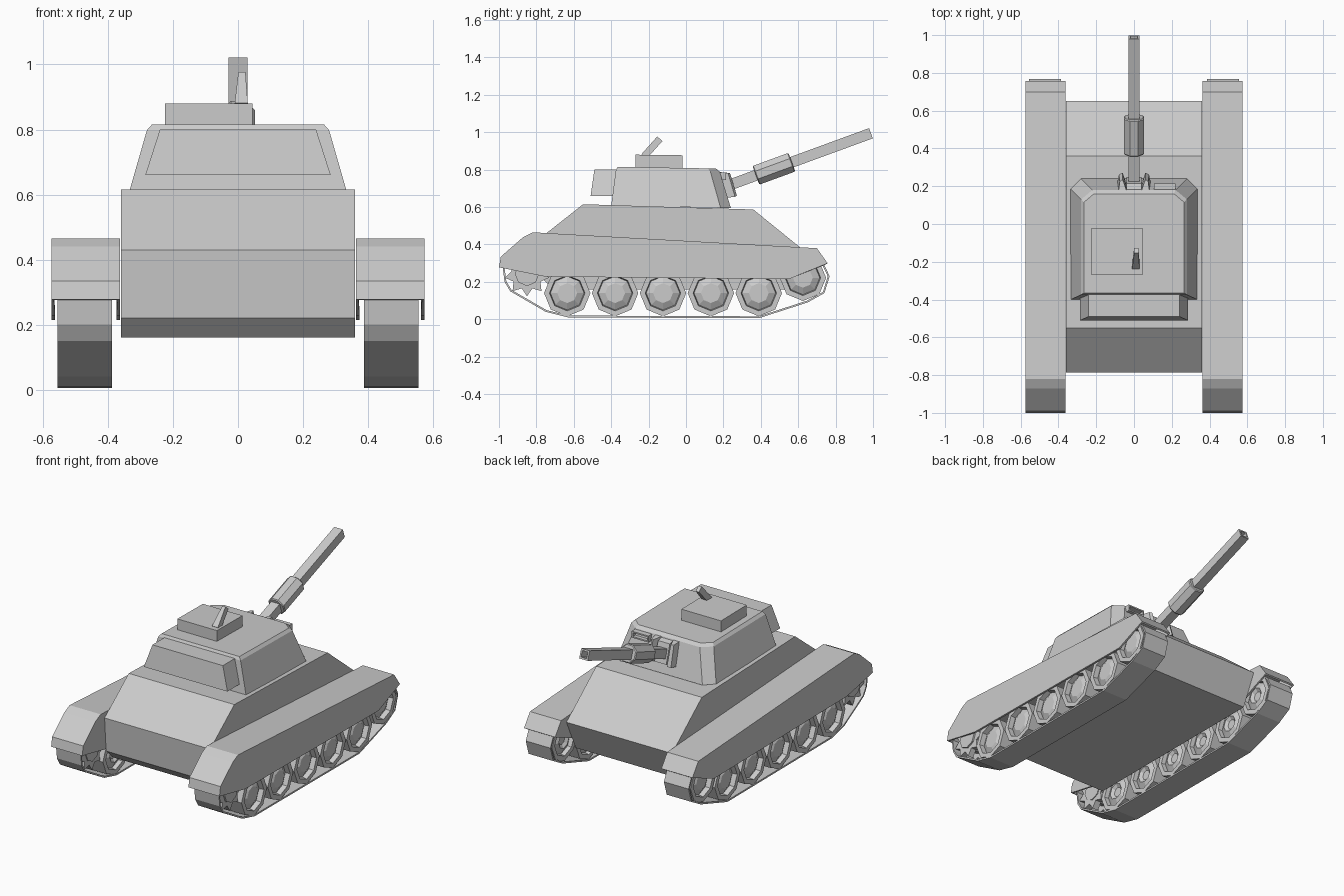
import bpy, bmesh, math
from mathutils import Vector, Matrix

if "Cube" in bpy.data.objects:
    bpy.data.objects.remove(bpy.data.objects["Cube"])


def make(name, bm, mirror=False, thickness=0, offset=-1):
    bmesh.ops.remove_doubles(bm, verts=bm.verts, dist=1e-5)
    bmesh.ops.recalc_face_normals(bm, faces=bm.faces)
    me = bpy.data.meshes.new(name)
    bm.to_mesh(me)
    bm.free()
    ob = bpy.data.objects.new(name, me)
    bpy.context.collection.objects.link(ob)
    if thickness:
        s = ob.modifiers.new("Solidify", 'SOLIDIFY')
        s.thickness = thickness
        s.offset = offset
    if mirror:
        ob.modifiers.new("Mirror", 'MIRROR').use_mirror_merge = False
    return ob


def loft(rings, caps=True, close=True):
    """Skin equal-length point rings with flat quads."""
    bm = bmesh.new()
    vs = [[bm.verts.new(p) for p in r] for r in rings]
    n = len(vs[0])
    for a, b in zip(vs, vs[1:]):
        for i in range(n if close else n - 1):
            j = (i + 1) % n
            bm.faces.new((a[i], a[j], b[j], b[i]))
    if caps:
        bm.faces.new(vs[0])
        bm.faces.new(vs[-1])
    return bm


def side_prism(name, prof, x0, x1, mirror=False):
    return make(name, loft([[(x, y, z) for y, z in prof] for x in (x0, x1)]), mirror)


def wheel(name, y, z, prof, sides=8):
    """Lathe an (x, radius) profile about an axle along x, on both sides."""
    rings = [[(x, y + r * math.sin(2 * math.pi * k / sides),
               z - r * math.cos(2 * math.pi * k / sides)) for k in range(sides)] for x, r in prof]
    return make(name, loft(rings), True)


def tube(name, prof, sides, mat, phase):
    """Lathe an (axial distance, radius) profile along the gun axis."""
    rings = []
    for d, r in prof:
        rings.append([mat @ Vector((r * math.cos(phase + 2 * math.pi * k / sides), d,
                                    r * math.sin(phase + 2 * math.pi * k / sides)))
                      for k in range(sides)])
    return make(name, loft(rings), False)


# Hull
side_prism("hull", [(-.785, .43), (-.55, .615), (.36, .587), (.65, .352), (.56, .16),
                    (-.71, .16), (-.77, .22)], -.36, .36)

# Fenders with side skirts, open underneath
fender = [(-1, .278), (-.99, .335), (-.87, .44), (-.82, .465), (.70, .38),
          (.757, .30), (.55, .215), (-.75, .228)]
bm = bmesh.new()
inner, outer = ([bm.verts.new((x, y, z)) for y, z in fender] for x in (.362, .574))
for i in range(5):
    bm.faces.new((inner[i], inner[i + 1], outer[i + 1], outer[i]))
bm.faces.new(outer)
bm.faces.new(inner)
make("fenders", bm, True, .012)

# Track belts
track = [(-.98, .28), (-.97, .2), (-.94, .15), (-.75, .04), (-.63, .01), (.39, .006),
         (.65, .09), (.74, .14), (.768, .23), (.74, .29), (.66, .335), (.39, .30),
         (-.635, .30), (-.84, .36), (-.93, .34)]
make("tracks", loft([[(x, y, z) for y, z in track] for x in (.387, .555)], caps=False),
     True, .01)

# Road wheels and idlers
dish = [(.41, .03), (.395, .05), (.415, .09), (.39, .095), (.39, .124),
        (.555, .124), (.555, .095), (.525, .09), (.545, .053), (.545, .02)]
for i in range(5):
    wheel(f"road_wheel_{i + 1}", -.635 + i * .256, .14, dish)
wheel("idler_wheel", .625, .222, dish)

# Toothed drive wheels
star = []
for k in range(18):
    r, a = (.12 if k % 2 == 0 else .083), math.pi * k / 9
    star.append((-.85 + r * math.sin(a), .243 - r * math.cos(a)))
side_prism("sprocket_inner", star, .40, .44, True)
side_prism("sprocket_outer", star, .505, .54, True)
wheel("sprocket_hub", -.85, .243, [(.395, .05), (.395, .065), (.55, .065), (.55, .045)])


# Turret: clipped far corners, sloped sides, small top bevel
def turret_ring(w, rear, fx, fy, ex, z, zf):
    pts = [(-w, rear), (w, rear), (w, fy), (fx, ex), (-fx, ex), (-w, fy)]
    return [(x, y, z + (zf - z) * (y - rear) / (ex - rear)) for x, y in pts]


make("turret", loft([turret_ring(.335, -.40, .28, .185, .24, .607, .595),
                     turret_ring(.28, -.375, .22, .13, .18, .798, .79),
                     turret_ring(.265, -.365, .212, .115, .16, .815, .806)]))

# Turret stowage box
make("turret_box", loft([[(-.24 if s < 0 else .24, y, .80) if t else (s * .285, y2, .66)
                          for s, t in ((-1, 1), (1, 1), (1, 0), (-1, 0))]
                         for y, y2 in ((-.49, -.51), (-.35, -.36))]))

# Roof hatch
side_prism("hatch", [(-.27, .81), (-.02, .805), (-.02, .877), (-.27, .88)], -.225, .045)

# Small tapered roof gun
a = Vector((.01, -.225, .87))
b = Vector((.012, -.14, .965))
rings = []
for p, w in ((a, .02), (b, .011)):
    rings.append([p + Vector((sx * w, sy * .014, -sy * .012))
                  for sx, sy in ((-1, -1), (1, -1), (1, 1), (-1, 1))])
make("roof_gun", loft(rings))

# Gun mount cheeks and centre block
side_prism("mount_block", [(.15, .79), (.215, .775), (.25, .66), (.20, .645)], -.04, .04)
for s in (-1, 1):
    side = [[(s * x, y, z) for x, y, z in r] for r in (
        [(.03, .15, .79), (.06, .235, .782), (.075, .225, .782), (.085, .15, .79)],
        [(.03, .18, .645), (.06, .272, .662), (.08, .262, .655), (.095, .18, .645)])]
    make("mount_cheek", loft(side))

# Vision slit frame on the turret face
bm = loft([[(x, y, z) for x, z in ((.105, .70), (.22, .70), (.22, .785), (.105, .785))]
           for y in (.14, .215)], caps=False)
for v in bm.verts:
    if v.co.z < .75:
        v.co.z = .745
make("vision_slit", bm, False, .012)

# Main gun: square barrel with bored muzzle, octagonal sleeve
gun = Matrix.Translation((0, .20, .706)) @ Matrix.Rotation(math.radians(20.1), 4, 'X')
q = .029 * math.sqrt(2)
tube("barrel", [(-.05, q), (.84, q), (.84, q * .65), (.78, q * .65)], 4, gun, math.pi / 4)
s = .053 / math.cos(math.pi / 8)
tube("barrel_sleeve", [(.185, s * .9), (.19, s), (.385, s), (.39, s * .9)], 8, gun, math.pi / 8)
